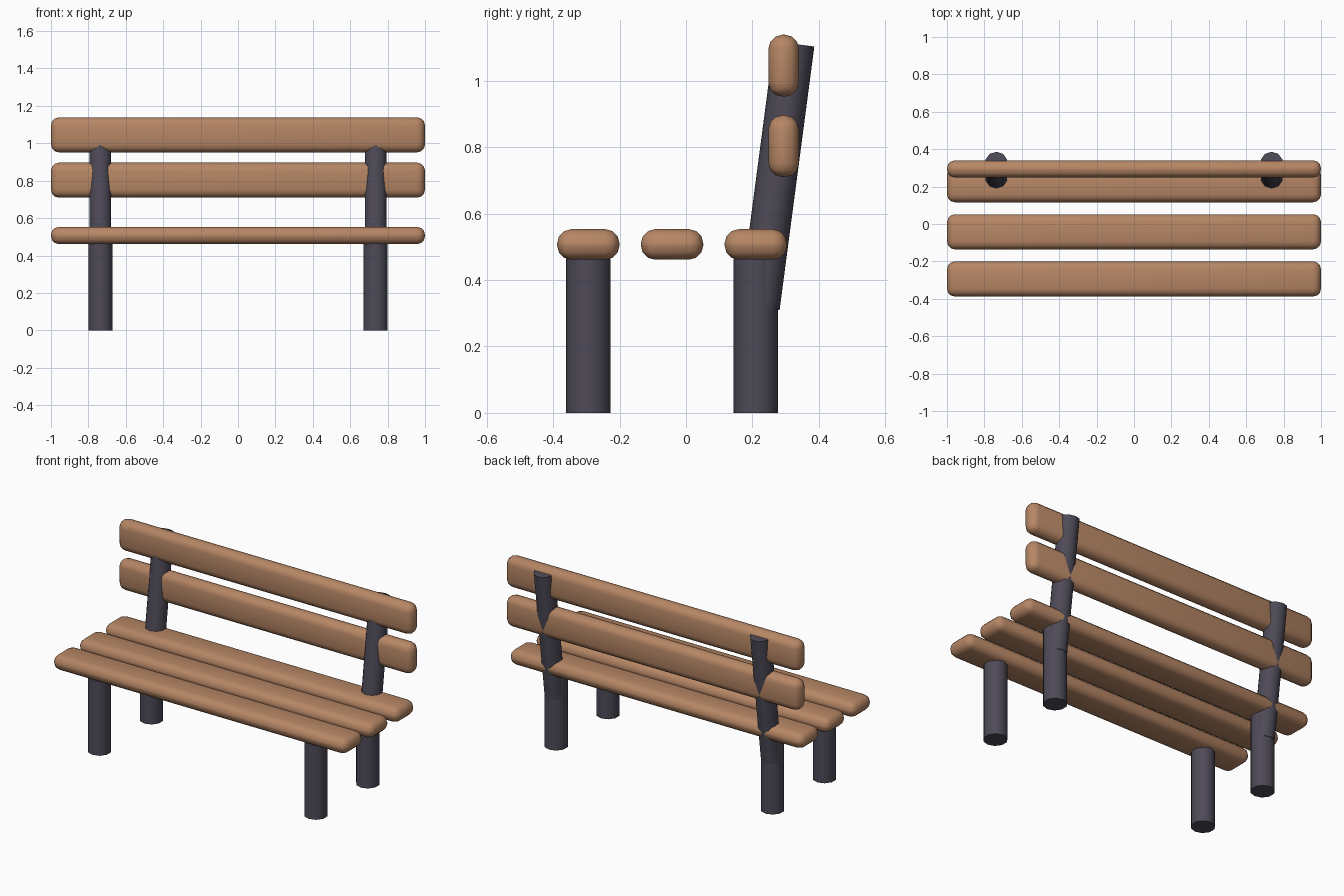
import bpy, math

if "Cube" in bpy.data.objects:
    bpy.data.objects.remove(bpy.data.objects["Cube"])


def material(name, color):
    m = bpy.data.materials.new(name)
    m.diffuse_color = color
    m.use_nodes = True
    m.node_tree.nodes["Principled BSDF"].inputs["Base Color"].default_value = m.diffuse_color
    return m


wood = material("wood", (0.47, 0.24, 0.13, 1))
iron = material("dark_iron", (0.075, 0.068, 0.095, 1))


def finish(name, mat):
    ob = bpy.context.object
    ob.name = name
    ob.data.materials.append(mat)
    bpy.ops.object.shade_smooth_by_angle(angle=math.radians(40))
    return ob


def slat(name, y, z, depth, height):
    bpy.ops.mesh.primitive_cube_add(size=1, location=(0, y, z))
    ob = bpy.context.object
    ob.scale = (2, depth, height)
    bpy.ops.object.transform_apply(location=False, rotation=False, scale=True)
    bev = ob.modifiers.new("rounding", "BEVEL")
    bev.width = 0.043
    bev.segments = 3
    bpy.ops.object.modifier_apply(modifier=bev.name)
    finish(name, wood)


def post(name, x, y, z, radius, length, tilt=0):
    bpy.ops.mesh.primitive_cylinder_add(vertices=10, radius=radius, depth=length,
                                        location=(x, y, z), rotation=(tilt, 0, 0))
    finish(name, iron)


# Three seat slats
for i, y in enumerate((-0.294, -0.042, 0.21)):
    slat(f"seat_slat_{i + 1}", y, 0.507, 0.188, 0.092)

# Two backrest slats
for i, z in enumerate((0.803, 1.045)):
    slat(f"back_slat_{i + 1}", 0.294, z, 0.092, 0.187)

# Legs and tilted back supports, mirrored left and right
for side, x in (("left", -0.736), ("right", 0.736)):
    post(f"front_leg_{side}", x, -0.294, 0.235, 0.0675, 0.47)
    post(f"rear_leg_{side}", x, 0.21, 0.235, 0.0675, 0.47)
    post(f"back_support_{side}", x, 0.2735, 0.714, 0.061, 0.80, -0.131)
